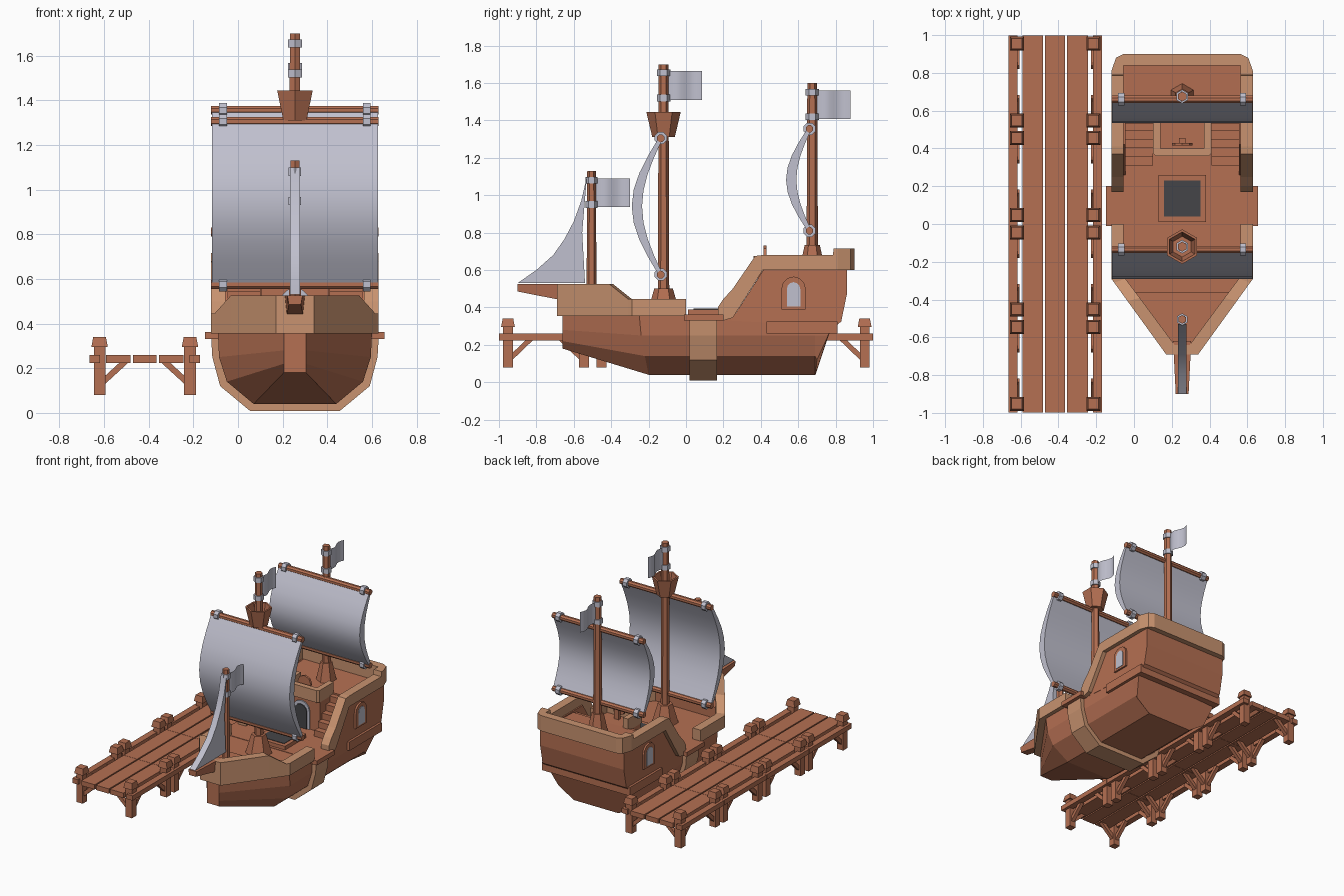
import bpy, bmesh
from math import sin, cos, pi, radians
from mathutils import Vector

cube = bpy.data.objects.get("Cube")
if cube:
    bpy.data.objects.remove(cube, do_unlink=True)


def material(name, rgb):
    m = bpy.data.materials.new(name)
    m.use_nodes = True
    m.diffuse_color = (*rgb, 1)
    m.node_tree.nodes["Principled BSDF"].inputs["Base Color"].default_value = (*rgb, 1)
    return m


wood = material("brown wood", (.46, .16, .085))
trim = material("tan trim", (.58, .29, .16))
grey = material("pale grey", (.53, .53, .62))
dark = material("dark grey", (.06, .06, .065))
SHIP = .255  # ship centre line


def loft(name, rings, mat, x=SHIP, closed=True, smooth=False):
    """Skin a row of equal point rings; closed rings get end caps."""
    bm = bmesh.new()
    rows = [[bm.verts.new(p) for p in ring] for ring in rings]
    n = len(rows[0])
    for a, b in zip(rows, rows[1:]):
        for i in range(n if closed else n - 1):
            j = (i + 1) % n
            bm.faces.new((a[i], a[j], b[j], b[i]))
    if closed:
        bm.faces.new(rows[0])
        bm.faces.new(rows[-1])
    bmesh.ops.recalc_face_normals(bm, faces=bm.faces)
    me = bpy.data.meshes.new(name)
    bm.to_mesh(me)
    bm.free()
    me.materials.append(mat)
    ob = bpy.data.objects.new(name, me)
    ob.location.x = x
    bpy.context.collection.objects.link(ob)
    if smooth:
        bpy.ops.object.select_all(action='DESELECT')
        ob.select_set(True)
        bpy.context.view_layer.objects.active = ob
        bpy.ops.object.shade_smooth_by_angle(angle=radians(45))
    return ob


def prism(name, pts, axis, lo, hi, mat, **kw):
    place = {'x': lambda h, a, b: (h, a, b), 'y': lambda h, a, b: (a, h, b),
             'z': lambda h, a, b: (a, b, h)}[axis]
    return loft(name, [[place(h, a, b) for a, b in pts] for h in (lo, hi)], mat, **kw)


def box(name, x0, x1, y0, y1, z0, z1, mat, **kw):
    return prism(name, [(x0, y0), (x1, y0), (x1, y1), (x0, y1)], 'z', z0, z1, mat, **kw)


def tube(name, p0, p1, r0, r1, n, mat, phase=0, **kw):
    p0, p1 = Vector(p0), Vector(p1)
    q = (p1 - p0).to_track_quat('Z', 'Y')
    rings = []
    for p, r in ((p0, r0), (p1, r1)):
        angles = [2 * pi * i / n + phase for i in range(n)]
        rings.append([p + q @ Vector((r * sin(a), r * cos(a), 0)) for a in angles])
    return loft(name, rings, mat, **kw)


def arch(c, z0, half, height):
    top = z0 + height - half
    return [(c - half, z0)] + [(c - half * cos(i * pi / 6), top + half * sin(i * pi / 6))
                               for i in range(7)] + [(c + half, z0)]


def rail(name, path, mat):
    """Mirrored wall; path holds outer x, y, inner x, y, bottom and top z."""
    half = [[(a, b, lo), (a, b, hi), (c, d, hi), (c, d, lo)] for a, b, c, d, lo, hi in path]
    other = [[(-px, py, pz) for px, py, pz in ring] for ring in reversed(half)]
    return loft(name, half + other, mat)


# Lower hull, from stem to stern
stations = [
    [(.05, -.66, .36), (.05, -.66, .28), (.05, -.66, .22), (.05, -.66, .18)],
    [(.345, -.25, .36), (.34, -.24, .25), (.305, -.22, .14), (.185, -.2, .04)],
    [(.345, .69, .36), (.34, .69, .25), (.305, .69, .14), (.185, .69, .04)],
    [(.345, .8, .36), (.34, .76, .25), (.305, .7, .12), (.185, .692, .04)]]
loft("hull", [s + [(-a, b, c) for a, b, c in reversed(s)] for s in stations], wood)

# Midship rib and side steps
rib = [(.375, .335), (.37, .25), (.335, .12), (.2, .008)]
prism("midship_rib", rib + [(-a, b) for a, b in reversed(rib)], 'y', .02, .165, trim)
box("gangway_deck", -.402, .402, -.01, .2, .33, .363, wood)

# Raised decks and stern body
prism("foredeck", [(-.3, -.36), (.3, -.36), (.06, -.65), (-.06, -.65)], 'z', .36, .44, wood)
stern = [(.22, .33), (.26, .36), (.42, .61), (.86, .61), (.86, .47), (.83, .325), (.8, .3)]
for s, side in ((1, "left"), (-1, "right")):
    prism(side + "_stern_wall", stern, 'x', s * .3, s * .345, wood)
    for i in range(5):
        box(side + "_stair", s * .155, s * .31, .31 + i * .046, .56,
            .35, .405 + i * .046, wood)
    prism(side + "_window_frame", arch(.575, .39, .065, .175), 'x', s * .34, s * .358, wood)
    prism(side + "_window_pane", arch(.575, .405, .036, .13), 'x', s * .355, s * .362, grey)
prism("quarterdeck", [(.53, .34), (.53, .6)] + stern[3:], 'x', -.31, .31, wood)
box("balcony", -.15, .15, .385, .54, .35, .6, wood)
box("stern_band", -.362, .362, .43, .81, .26, .325, wood)
prism("door_frame", arch(0, .36, .07, .2), 'y', .376, .386, grey)
prism("door", arch(0, .36, .052, .175), 'y', .37, .377, dark)

# Rails
rail("bow_rail", [(.375, 0, .31, 0, .355, .445), (.375, -.29, .31, -.27, .355, .445),
                  (.36, -.31, .3, -.29, .355, .445), (.288, -.41, .225, -.39, .355, .525),
                  (.085, -.69, .04, -.64, .355, .525)], trim)
rail("stern_rail", [(.375, .17, .31, .17, .33, .4), (.375, .2, .31, .2, .33, .445),
                    (.375, .25, .31, .25, .345, .5), (.375, .37, .31, .37, .535, .675),
                    (.375, .41, .31, .41, .6, .68), (.375, .785, .31, .785, .6, .68),
                    (.375, .79, .31, .79, .6, .715), (.375, .81, .31, .82, .6, .715),
                    (.35, .88, .31, .84, .6, .715), (.31, .9, .29, .84, .6, .715)], trim)
rail("balcony_rail", [(.155, .54, .115, .54, .585, .675), (.155, .375, .115, .4, .585, .675),
                      (.14, .36, .105, .4, .585, .675)], trim)

# Hatch and steering wheel
box("hatch_frame", -.125, .125, .01, .26, .36, .39, wood)
box("hatch_opening", -.097, .097, .04, .23, .389, .393, dark)
box("wheel_post", -.018, .018, .43, .455, .6, .68, wood)
tube("steering_wheel", (0, .415, .675), (0, .43, .675), .055, .055, 8, wood)

# Bowsprit
loft("bowsprit", [[(-w, y, .525), (w, y, .525), (w * .8, y, z), (-w * .8, y, z)]
                  for y, w, z in ((-.62, .048, .43), (-.9, .034, .485))], wood)

# Masts with bands and flags
for label, y, z0, z1, r, bands in (
        ("fore", -.505, .43, 1.13, .027, (.95, 1.08)),
        ("main", -.12, .36, 1.7, .031, (1.52, 1.655)),
        ("aft", .675, .6, 1.6, .031, (1.42, 1.55))):
    tube(label + "_mast", (0, y, z0), (0, y, z1), r, r * .85, 6, wood)
    for z in bands:
        tube(label + "_mast_band", (0, y, z - .018), (0, y, z + .018), r + .005, r + .005, 6, grey)
    wave = [(.014 * sin(i * pi / 4), y + .025 + i * .0225) for i in range(9)]
    loft(label + "_flag", [[(a, b, bands[0] - .012), (a, b, bands[1] + .01)] for a, b in wave],
         grey, closed=False, smooth=True)
tube("main_mast_base", (0, -.12, .36), (0, -.12, .5), .09, .05, 6, wood)
tube("aft_mast_base", (0, .675, .6), (0, .675, .735), .07, .04, 6, wood)

# Hollow lookout basket
profile = [(.01, 1.31), (.06, 1.31), (.092, 1.445), (.078, 1.445), (.055, 1.34), (.01, 1.34)]
loft("lookout", [[(r * sin(i * pi / 3), -.12 + r * cos(i * pi / 3), z) for i in range(6)]
                 for r, z in profile], wood)

# Square sails, yards and yard clamps
for label, y, low, high, bulge in (("main", -.135, .575, 1.305, .155),
                                   ("aft", .66, .81, 1.355, .125)):
    steps = [i / 8 for i in range(9)]
    outer = [(y - .018 - (bulge - .018) * sin(pi * t), low + .01 + (high - low - .02) * t)
             for t in steps]
    inner = [(y + .002 - (bulge - .053) * sin(pi * t), low + .02 + (high - low - .04) * t)
             for t in reversed(steps)]
    prism(label + "_sail", outer + inner, 'x', -.372, .372, grey, smooth=True)
    for z in (low, high):
        tube(label + "_yard", (-.375, y, z), (.375, y, z), .021, .021, 8, wood, phase=pi / 8)
        for x in (-.322, .322):
            tube(label + "_yard_clamp", (x - .017, y, z), (x + .017, y, z), .035, .035, 8, grey,
                 phase=pi / 8)

# Triangular front sail
jib = [(-.53, 1.1), (-.56, .97), (-.6, .86), (-.65, .765), (-.71, .68), (-.8, .6), (-.9, .53),
       (-.54, .53), (-.555, .8)]
prism("front_sail", jib, 'x', -.023, .023, grey, smooth=True)

# Dock: four bays of planks, posts and braces
MID = -.4175
for bay in range(4):
    y0 = -1 + bay * .5
    for c, w in ((0, .053), (-.118, .055), (.118, .055), (-.224, .024), (.224, .024)):
        box("dock_plank", c - w, c + w, y0 + .001, y0 + .499, .224, .26, wood, x=MID)
    for s in (-1, 1):
        for y, d in ((y0 + .048, 1), (y0 + .455, -1)):
            px = s * .2025
            box("dock_post", px - .026, px + .026, y - .026, y + .026, .08, .3, wood, x=MID)
            tube("dock_post_cap", (px, y, .295), (px, y, .34), .052, .04, 4, wood,
                 phase=pi / 4, x=MID)
            tube("cross_brace", (px, y, .125), (px - s * .12, y, .235), .019, .019, 4, wood,
                 phase=pi / 4, x=MID)
            tube("long_brace", (px, y, .115), (px, y + d * .125, .235), .019, .019, 4, wood,
                 phase=pi / 4, x=MID)
